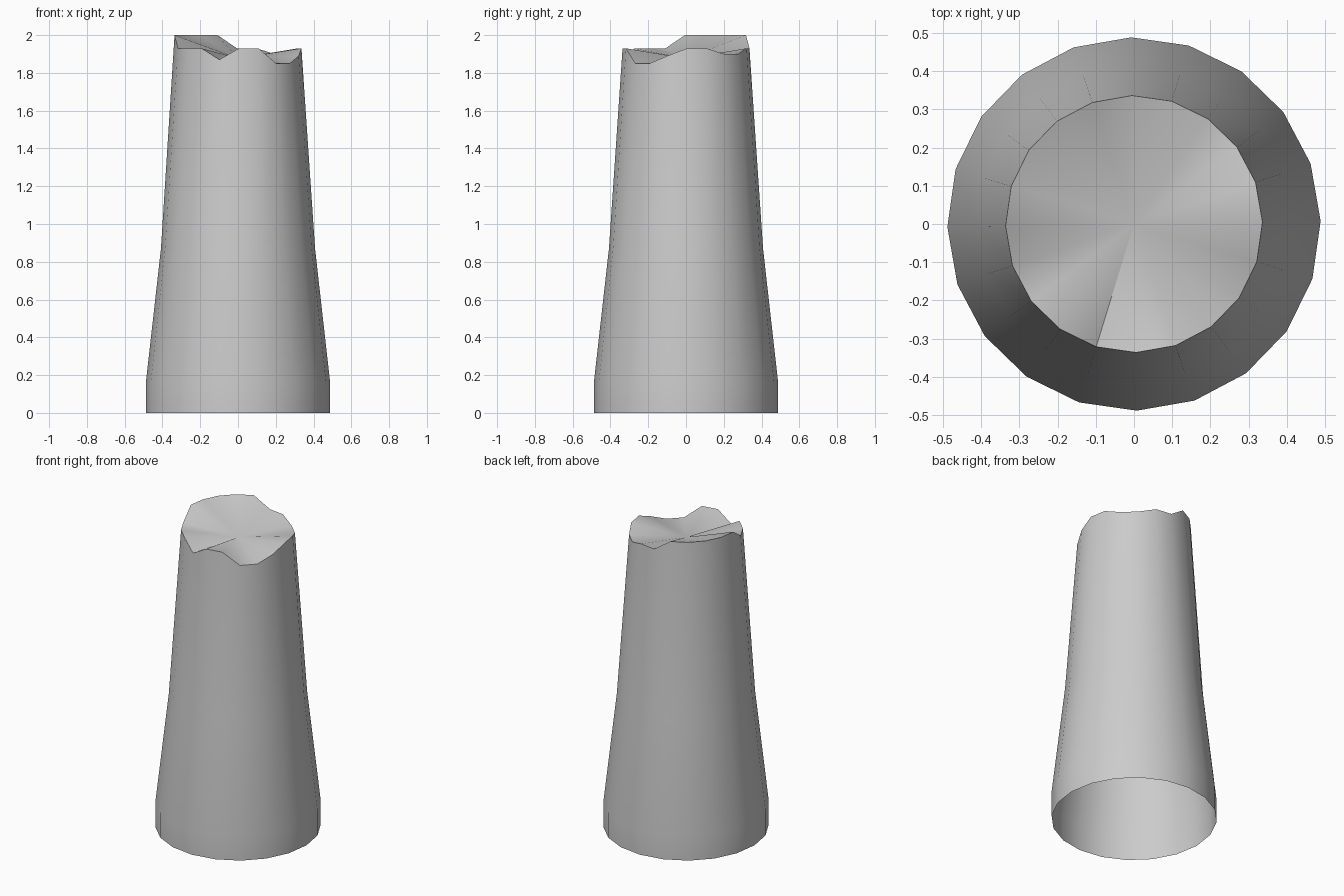
import bpy, bmesh
from math import cos, sin, radians

if "Cube" in bpy.data.objects:
    bpy.data.objects.remove(bpy.data.objects["Cube"])

SIDES = 20
OFFSET = radians(0.9)

# Uneven broken rim, heights counter-clockwise from +x
rim = [1.93, 1.93, 1.90, 1.90, 1.93, 1.93, 2.0, 2.0, 2.0, 2.0,
       2.0, 1.93, 1.93, 1.93, 1.87, 1.93, 1.93, 1.85, 1.85, 1.89]

bm = bmesh.new()


def ring(radius, heights):
    pts = []
    for i, z in enumerate(heights):
        a = radians(360 / SIDES) * i + OFFSET
        pts.append(bm.verts.new((radius * cos(a), radius * sin(a), z)))
    return pts


# Tapered wall, open at the bottom
rings = [ring(r, [z] * SIDES) for r, z in [(0.488, 0), (0.488, 0.16), (0.408, 0.87)]]
rings.append(ring(0.336, rim))
for low, high in zip(rings, rings[1:]):
    for i in range(SIDES):
        j = (i + 1) % SIDES
        bm.faces.new((low[i], low[j], high[j], high[i]))

# Sunken top surface fanned to the centre
centre = bm.verts.new((0, 0, 1.877))
for i in range(SIDES):
    bm.faces.new((rings[-1][i], rings[-1][(i + 1) % SIDES], centre))

mesh = bpy.data.meshes.new("stump")
bm.to_mesh(mesh)
bm.free()
stump = bpy.data.objects.new("stump", mesh)
bpy.context.collection.objects.link(stump)

# Smooth sides and top, crisp rim
bpy.context.view_layer.objects.active = stump
stump.select_set(True)
bpy.ops.object.shade_smooth_by_angle(angle=radians(40))
